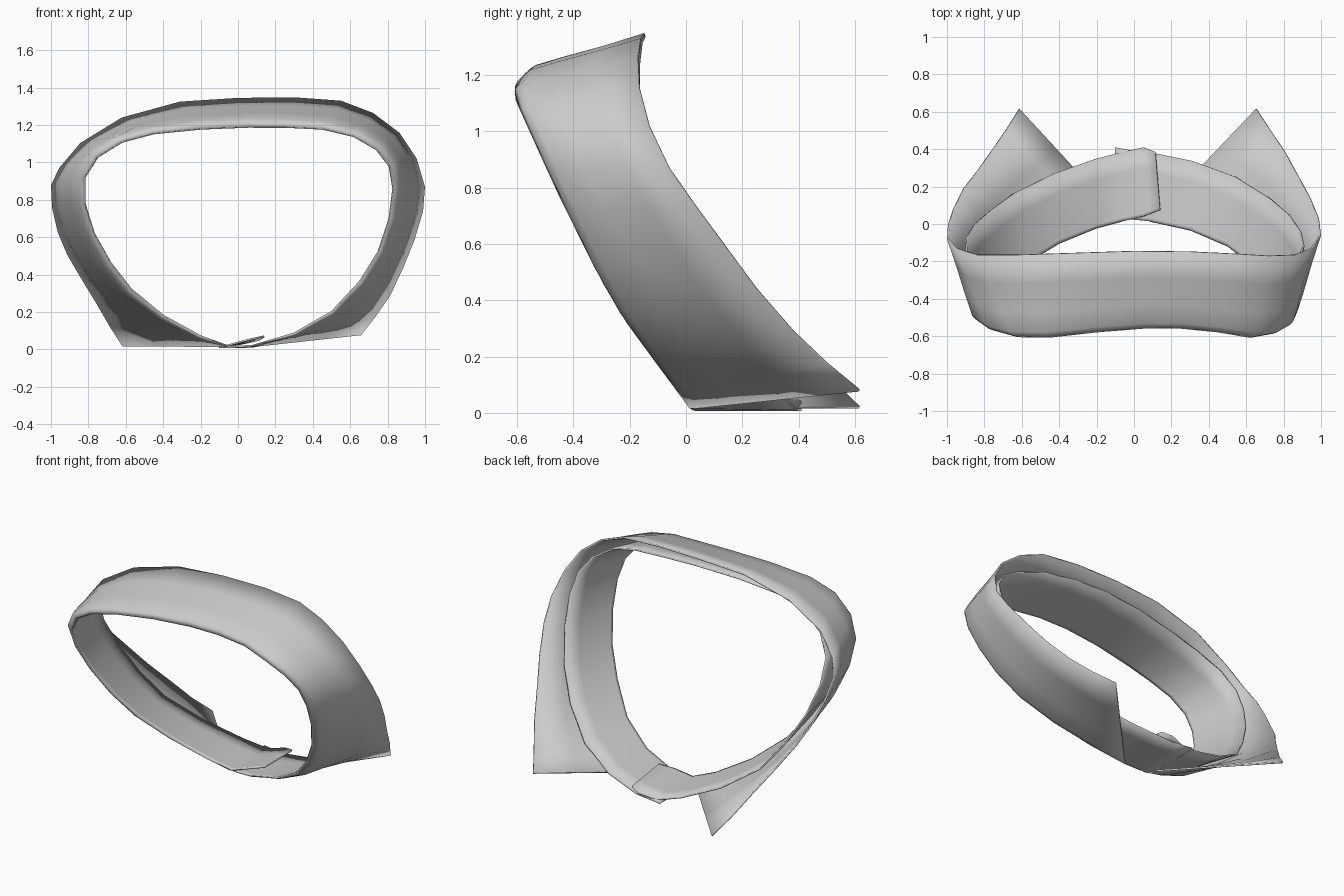
import bpy
from mathutils import Vector

if "Cube" in bpy.data.objects:
    bpy.data.objects.remove(bpy.data.objects["Cube"])

# Stations around the neck: fold line (x, z), then free edge of the fall (x, y, z)
STATIONS = [
    (-.06, .02, -.615, .615, .02), (-.2, .07, -.68, .51, .12),
    (-.4, .18, -.755, .40, .25), (-.57, .32, -.84, .28, .39),
    (-.68, .46, -.91, .19, .51), (-.77, .62, -.96, .09, .63),
    (-.82, .78, -.99, 0, .76), (-.82, .92, -.995, -.08, .88),
    (-.75, 1.03, -.95, -.13, .97), (-.62, 1.11, -.84, -.165, 1.1),
    (-.45, 1.155, -.62, -.165, 1.235), (-.2, 1.18, -.31, -.155, 1.32),
    (.05, 1.19, 0, -.145, 1.34), (.25, 1.19, .3, -.148, 1.343),
    (.45, 1.18, .55, -.16, 1.325), (.62, 1.14, .72, -.17, 1.26),
    (.74, 1.07, .86, -.165, 1.155), (.81, .98, .95, -.13, 1.02),
    (.83, .86, .995, -.06, .87), (.81, .7, .985, .03, .74),
    (.75, .52, .94, .14, .59), (.65, .36, .88, .25, .44),
    (.5, .2, .81, .38, .29), (.3, .085, .73, .50, .175),
    (.08, .02, .655, .615, .08)]
FOLD_Y = [(0, .03), (.02, .015), (.34, -.22), (.49, -.307), (.8, -.46),
          (1.12, -.605), (1.155, -.603), (1.18, -.575), (1.19, -.555)]


def fold_y(z):
    for (z0, y0), (z1, y1) in zip(FOLD_Y, FOLD_Y[1:]):
        if z <= z1:
            return y0 + (y1 - y0) * (z - z0) / (z1 - z0)
    return FOLD_Y[-1][1]


def outward(p):
    return Vector((p.x, 0, p.z - .62)).normalized() * min(1, p.z / .3)


def sheet(name, rows):
    """Cloth strip through equal-length rows of points."""
    n = len(rows[0])
    verts = [p for r in rows for p in r]
    faces = [(i * n + j, i * n + j + 1, (i + 1) * n + j + 1, (i + 1) * n + j)
             for i in range(len(rows) - 1) for j in range(n - 1)]
    me = bpy.data.meshes.new(name)
    me.from_pydata(verts, [], faces)
    ob = bpy.data.objects.new(name, me)
    bpy.context.collection.objects.link(ob)
    mod = ob.modifiers.new("thickness", 'SOLIDIFY')
    mod.thickness, mod.offset = .01, 0
    bpy.context.view_layer.objects.active = ob
    ob.select_set(True)
    bpy.ops.object.shade_smooth_by_angle(angle=.8)
    ob.select_set(False)


folds = [Vector((s[0], fold_y(s[1]), s[1])) for s in STATIONS]

# Fall: rolls over the fold line, then runs out to the pointed free edge
fall = []
for f, s in zip(folds, STATIONS):
    edge, out = Vector(s[2:]), outward(f)
    row = [f.lerp(edge, t) + out * b for t, b in
           ((0, 0), (.015, .02), (.06, .032), (.3, .025), (.65, .01), (1, 0))]
    for p in row:
        p.z = max(p.z, .006)
    fall.append(row)
sheet("collar_fall", fall)

# Stand: inner band with overlapping ends at the front
band = ([Vector((.14, .075, .07)), Vector((.05, .04, .05))] + folds
        + [Vector((-.02, .025, .013)), Vector((-.1, .04, .012))])
stand = []
for i, f in enumerate(band):
    out = outward(f) * .08
    end = f + out + Vector((-.03 if i == 0 else 0, .31 if i == 0 else .37, 0))
    end.z = max(end.z, .012)
    stand.append([f.lerp(end, t) for t in (0, .05, .35, .7, 1)])
sheet("collar_stand", stand)
